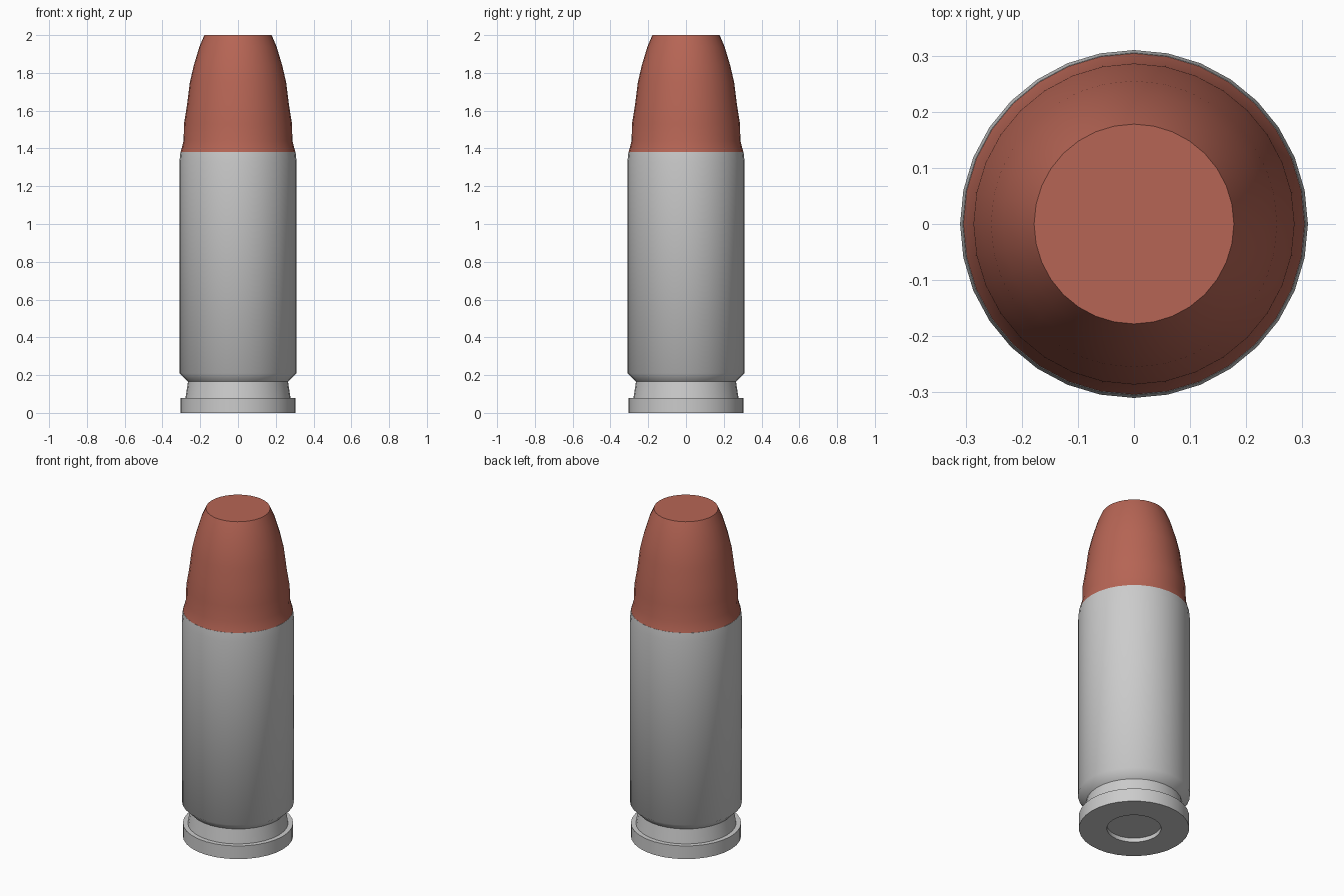
import bpy, bmesh, math

if "Cube" in bpy.data.objects:
    bpy.data.objects.remove(bpy.data.objects["Cube"])

SIDES = 32


def lathe(name, profile, color=None):
    """Revolve (radius, z) points around z, capping both open ends."""
    bm = bmesh.new()
    rings = []
    for r, z in profile:
        rings.append([bm.verts.new((r * math.cos(2 * math.pi * i / SIDES),
                                    r * math.sin(2 * math.pi * i / SIDES), z))
                      for i in range(SIDES)])
    for a, b in zip(rings, rings[1:]):
        for i in range(SIDES):
            j = (i + 1) % SIDES
            bm.faces.new((a[i], a[j], b[j], b[i]))
    bm.faces.new(rings[0])
    bm.faces.new(rings[-1])
    bmesh.ops.recalc_face_normals(bm, faces=bm.faces)
    me = bpy.data.meshes.new(name)
    bm.to_mesh(me)
    bm.free()
    ob = bpy.data.objects.new(name, me)
    bpy.context.collection.objects.link(ob)
    if color:
        mat = bpy.data.materials.new(name + "_material")
        mat.diffuse_color = color
        mat.use_nodes = True
        mat.node_tree.nodes["Principled BSDF"].inputs["Base Color"].default_value = mat.diffuse_color
        me.materials.append(mat)
    bpy.ops.object.select_all(action='DESELECT')
    ob.select_set(True)
    bpy.context.view_layer.objects.active = ob
    bpy.ops.object.shade_smooth_by_angle(angle=math.radians(50))
    return ob


# Casing: recessed base pocket, rim, groove, body and rolled mouth
lathe("casing", [(0.15, 0.025), (0.15, 0), (0.305, 0), (0.305, 0.08),
                 (0.278, 0.08), (0.265, 0.165), (0.31, 0.21),
                 (0.31, 1.33), (0.305, 1.38)])

# Tapered tip with a flat nose
lathe("tip", [(0.304, 1.38), (0.288, 1.44), (0.286, 1.53), (0.27, 1.63),
              (0.255, 1.75), (0.234, 1.84), (0.204, 1.94), (0.178, 2.0)],
      (0.47, 0.13, 0.09, 1))
